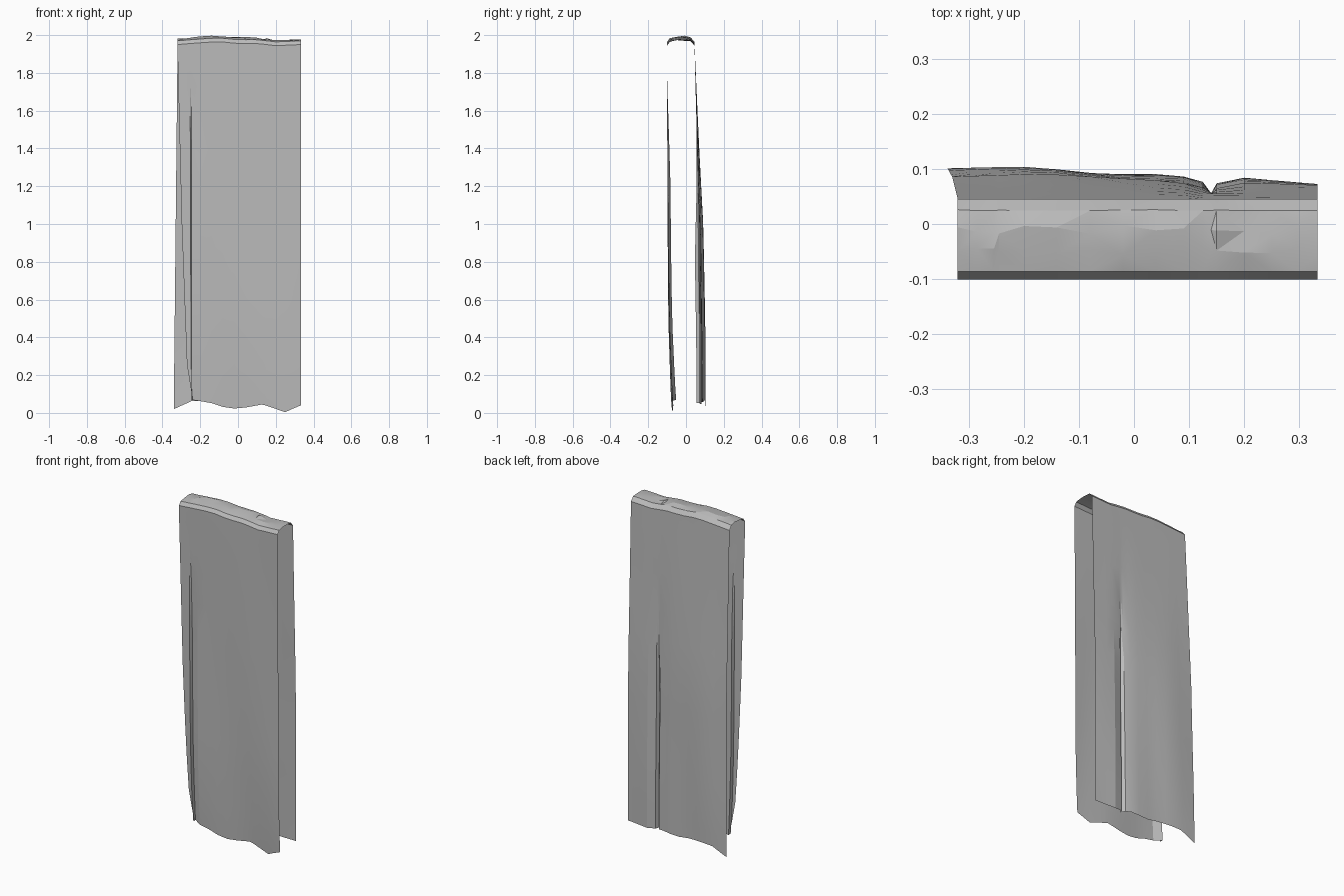
import bpy, bmesh, math, random

random.seed(4)
default_cube = bpy.data.objects.get("Cube")
if default_cube:
    bpy.data.objects.remove(default_cube, do_unlink=True)


def curve(points, t):
    """Piecewise linear value through (position, value) points."""
    if t <= points[0][0]:
        return points[0][1]
    for (a, va), (b, vb) in zip(points, points[1:]):
        if t <= b:
            return va + (vb - va) * (t - a) / (b - a)
    return points[-1][1]


def near(x, centre, width):
    return max(0.0, 1 - abs(x - centre) / width)


# Cloth columns, closer together at the two creases
FRONT_CREASE, BACK_CREASE = -0.245, 0.14
COLUMNS = [-0.32, -0.285, -0.254, FRONT_CREASE, -0.2, -0.14, -0.08, -0.02, 0.04,
           0.09, 0.125, BACK_CREASE, 0.15, 0.2, 0.25, 0.295, 0.333]
LEVELS = [0, 0.04, 0.1, 0.2, 0.3, 0.4, 0.5, 0.6, 0.7, 0.8, 0.88, 0.95, 1]

# Hems, ridge and hanging shape
FRONT_HEM = [(-0.25, 0.07), (-0.15, 0.055), (-0.05, 0.022), (0.02, 0.025),
             (0.13, 0.045), (0.25, 0.004), (0.33, 0.04)]
BACK_HEM = [(-0.32, 0.02), (-0.24, 0.065), (-0.1, 0.065), (0, 0.05),
            (0.08, 0.06), (0.2, 0.045), (0.33, 0.05)]
RIDGE = [(-0.32, 1.982), (-0.22, 1.99), (-0.1, 1.998), (0, 1.987),
         (0.1, 1.988), (0.2, 1.976), (0.33, 1.982)]
FRONT_EDGE = [(0.07, -0.24), (0.25, -0.27), (1, -0.298), (1.9, -0.32)]
FRONT_DEPTH = [(0, -0.07), (0.15, -0.078), (0.5, -0.09), (1, -0.095), (1.9, -0.101)]
BACK_DEPTH = [(-0.32, 0.098), (-0.18, 0.103), (-0.05, 0.093), (0.07, 0.088),
              (0.125, 0.078), (0.2, 0.082), (0.33, 0.075)]
BACK_SPREAD = [(0.3, 1), (1, 0.8), (1.4, 0.45), (1.95, 0)]


def front_point(x, level):
    hem = curve(FRONT_HEM, x)
    z = hem + (curve(RIDGE, x) - 0.032 - hem) * level
    fade = curve([(0.1, 1), (1.2, 0.7), (1.75, 0)], z)
    ripple = 0.005 * math.sin(13 * x + 2.2 * z) * (1 - level)
    y = curve(FRONT_DEPTH, z) + ripple + 0.022 * fade * near(x, FRONT_CREASE, 0.008)
    if x < FRONT_CREASE:
        # The side strip narrows toward the hem
        share = (FRONT_CREASE - x) / (FRONT_CREASE + 0.32)
        x = FRONT_CREASE + (curve(FRONT_EDGE, z) - FRONT_CREASE) * share
    return x, y, z


def back_point(x, level):
    hem = curve(BACK_HEM, x)
    z = hem + (curve(RIDGE, x) - 0.032 - hem) * level
    spread = curve(BACK_SPREAD, z)
    y = 0.045 + (curve(BACK_DEPTH, x) - 0.045) * spread
    y += 0.003 * math.sin(15 * x - 3 * z) * (1 - level)
    # Sharp pleat low down, softening into a shallow hollow
    y -= 0.02 * curve([(0.9, 1), (1.15, 0.3), (1.5, 0)], z) * near(x, BACK_CREASE, 0.012)
    y -= 0.006 * curve([(0.9, 1), (1.6, 0)], z) * near(x, BACK_CREASE, 0.06)
    return x - 0.02 * (1 - level) * near(x, -0.32, 0.08), y, z


def top_point(x, y, drop, jitter):
    return (x, y + random.uniform(-jitter, jitter),
            curve(RIDGE, x) - drop + random.uniform(-jitter, jitter) * 0.5)


# One sheet: up the front, over the top, down the back
rows = [[front_point(x, level) for x in COLUMNS] for level in LEVELS]
for y, drop, jitter in [(-0.086, 0.012, 0), (-0.05, 0.004, 0.007),
                        (-0.01, 0.002, 0.008), (0.025, 0.008, 0.001)]:
    rows.append([top_point(x, y, drop, jitter) for x in COLUMNS])
rows += [[back_point(x, level) for x in COLUMNS] for level in reversed(LEVELS)]

bm = bmesh.new()
grid = [[bm.verts.new(p) for p in row] for row in rows]
for low, high in zip(grid, grid[1:]):
    for i in range(len(COLUMNS) - 1):
        bm.faces.new((low[i], low[i + 1], high[i + 1], high[i]))
bmesh.ops.triangulate(bm, faces=bm.faces[:])

mesh = bpy.data.meshes.new("draped_cloth")
bm.to_mesh(mesh)
bm.free()
cloth = bpy.data.objects.new("draped_cloth", mesh)
bpy.context.collection.objects.link(cloth)

# Plain grey fabric
fabric = bpy.data.materials.new("grey_fabric")
fabric.use_nodes = True
colour = (0.5, 0.5, 0.5, 1)
fabric.diffuse_color = colour
fabric.node_tree.nodes["Principled BSDF"].inputs["Base Color"].default_value = colour
mesh.materials.append(fabric)

bpy.context.view_layer.objects.active = cloth
cloth.select_set(True)
bpy.ops.object.shade_smooth_by_angle(angle=math.radians(12))
